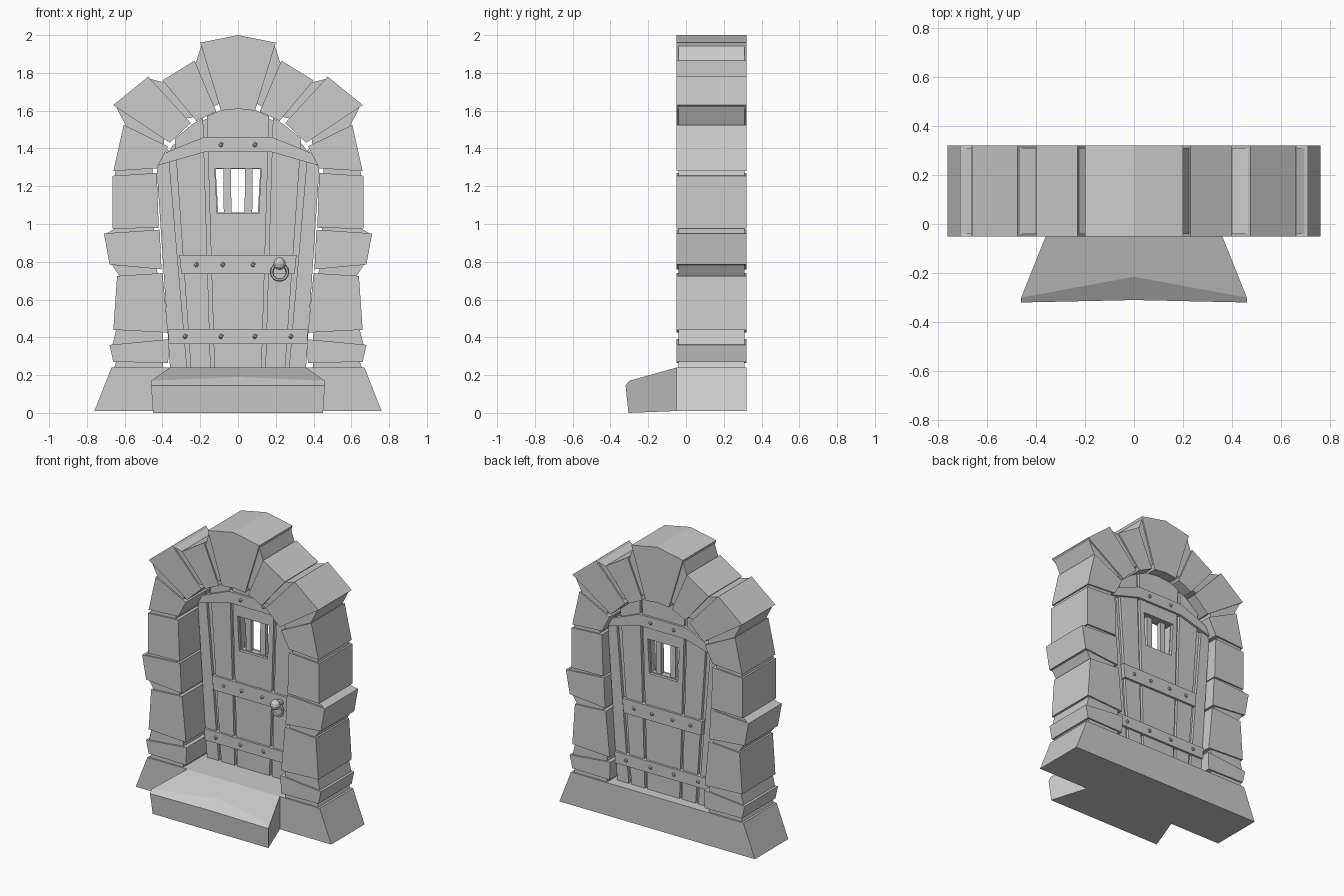
import bpy, bmesh, math
from mathutils import Vector, Matrix

if "Cube" in bpy.data.objects:
    bpy.data.objects.remove(bpy.data.objects["Cube"])

grey = bpy.data.materials.new("stone_grey")
grey.use_nodes = True
grey.diffuse_color = (0.6, 0.6, 0.6, 1)
grey.node_tree.nodes["Principled BSDF"].inputs["Base Color"].default_value = (0.6, 0.6, 0.6, 1)

FRONT, BACK = -0.05, 0.32          # surround depth
DOOR_F, DOOR_B = 0.17, 0.25        # door plank depth


def finish(name, bm):
    bmesh.ops.recalc_face_normals(bm, faces=bm.faces)
    mesh = bpy.data.meshes.new(name)
    bm.to_mesh(mesh)
    bm.free()
    mesh.materials.append(grey)
    ob = bpy.data.objects.new(name, mesh)
    bpy.context.collection.objects.link(ob)
    return ob


def prism(name, outline, y0, y1):
    """Extrude an (x, z) outline from y0 to y1."""
    bm = bmesh.new()
    face = bm.faces.new([bm.verts.new((x, y0, z)) for x, z in outline])
    ext = bmesh.ops.extrude_face_region(bm, geom=[face])
    moved = [g for g in ext["geom"] if isinstance(g, bmesh.types.BMVert)]
    bmesh.ops.translate(bm, verts=moved, vec=(0, y1 - y0, 0))
    return finish(name, bm)


def flip(outline):
    return [(-x, z) for x, z in reversed(outline)]


def pair(name, outline, y0, y1):
    prism("left_" + name, outline, y0, y1)
    prism("right_" + name, flip(outline), y0, y1)


def symmetric(half):
    return half + [(-x, z) for x, z in reversed(half) if x > 0]


# Surround: inner bottom, outer bottom, outer top, inner top of each stone
base = [(-0.76, 0.01), (0.76, 0.01), (0.67, 0.24), (-0.67, 0.24)]
prism("base_stone", base, FRONT, BACK)
stones = [
    [(0.37, 0.265), (0.66, 0.27), (0.68, 0.36), (0.365, 0.39)],
    [(0.37, 0.425), (0.66, 0.44), (0.64, 0.725), (0.40, 0.74)],
    [(0.405, 0.76), (0.68, 0.785), (0.71, 0.95), (0.415, 0.97)],
    [(0.42, 0.98), (0.665, 0.975), (0.665, 1.255), (0.43, 1.27)],
    [(0.43, 1.295), (0.66, 1.28), (0.605, 1.525), (0.37, 1.41)],
    [(0.36, 1.43), (0.66, 1.63), (0.475, 1.78), (0.25, 1.535)],
    [(0.22, 1.545), (0.40, 1.76), (0.23, 1.865), (0.115, 1.595)],
]
for i, stone in enumerate(stones):
    pair(f"surround_stone_{i + 1}", stone, FRONT, BACK)
key_edge = [(0.09, 1.60), (0.20, 1.96)]
prism("keystone", [(0, 1.61)] + key_edge + [(0, 2.0)] + flip(key_edge), FRONT, BACK)

# Mortar: recessed filling between neighbouring stones
below = [[(0.365, 0.24), (0.67, 0.24)]] + [[s[3], s[2]] for s in stones]
above = [[s[0], s[1]] for s in stones] + [key_edge]
for i, (a, b) in enumerate(zip(below, above)):
    a0, a1, b0, b1 = (Vector(p) for p in a + b)
    quad = [a0.lerp(a1, 0.1), a0.lerp(a1, 0.95), b0.lerp(b1, 0.95), b0.lerp(b1, 0.1)]
    pair(f"mortar_{i + 1}", [tuple(p) for p in quad], FRONT + 0.01, BACK - 0.01)

# Door planks and the thin panel behind the grooves
pair("outer_plank", [(0.27, 0.24), (0.36, 0.24), (0.43, 1.29), (0.37, 1.40)], DOOR_F, DOOR_B)
pair("inner_plank", [(0.145, 0.24), (0.25, 0.24), (0.335, 1.45), (0.24, 1.53), (0.185, 1.56)],
     DOOR_F, DOOR_B)
middle = prism("middle_plank", symmetric([(0.125, 0.24), (0.165, 1.57), (0.1, 1.6), (0, 1.61)]),
               DOOR_F, DOOR_B)
panel = prism("door_panel", symmetric([(0.35, 0.24), (0.42, 1.29), (0.35, 1.41), (0.24, 1.52),
                                       (0.1, 1.59), (0, 1.6)]), 0.19, 0.23)


# Barred window cut through plank and panel
def cut_window(target, margin):
    hole = symmetric([(0.11 - margin, 1.055 + margin), (0.123 - margin, 1.295 - margin)])
    cutter = prism("window_cutter", hole, 0, 0.4)
    cutter.hide_render = True
    mod = target.modifiers.new("window", "BOOLEAN")
    mod.operation = "DIFFERENCE"
    mod.solver = "EXACT"
    mod.object = cutter
    bpy.context.view_layer.objects.active = target
    bpy.ops.object.modifier_apply(modifier=mod.name)
    bpy.data.objects.remove(cutter)


cut_window(middle, 0)
cut_window(panel, 0.005)
pair("window_bar", [(0.035, 1.04), (0.075, 1.04), (0.078, 1.31), (0.037, 1.31)], 0.195, 0.225)

# Cross bands, running through to both faces
BAND_F, BAND_B = DOOR_F - 0.015, DOOR_B + 0.015
prism("lower_band", symmetric([(0.365, 0.365), (0.37, 0.445)]), BAND_F, BAND_B)
prism("middle_band", symmetric([(0.30, 0.735), (0.31, 0.835)]), BAND_F, BAND_B)
prism("top_band", symmetric([(0.18, 1.38), (0.425, 1.31), (0.39, 1.375), (0.18, 1.46)]),
      BAND_F, BAND_B)

# Rivets on both faces of the bands
bm = bmesh.new()
for z, xs in ((0.405, (0.09, 0.28)), (0.785, (0.08, 0.22)), (1.42, (0.09,))):
    for x in xs:
        for sx in (-1, 1):
            for y in (BAND_F, BAND_B):
                bmesh.ops.create_icosphere(bm, subdivisions=1, radius=0.014,
                                           matrix=Matrix.Translation((sx * x, y, z)))
finish("rivets", bm)

# Ring handle on a round knob
bm = bmesh.new()
turn = Matrix.Rotation(math.pi / 2, 4, "X")
bmesh.ops.create_cone(bm, cap_ends=True, segments=10, radius1=0.025, radius2=0.025, depth=0.06,
                      matrix=Matrix.Translation((0.22, BAND_F - 0.02, 0.785)) @ turn)
bmesh.ops.create_uvsphere(bm, u_segments=10, v_segments=6, radius=0.034,
                          matrix=Matrix.Translation((0.22, BAND_F - 0.055, 0.79)))
finish("door_knob", bm)
bpy.ops.mesh.primitive_torus_add(major_segments=14, minor_segments=6, major_radius=0.042,
                                 minor_radius=0.009, location=(0.22, BAND_F - 0.03, 0.745),
                                 rotation=(math.pi / 2, 0, 0))
ring = bpy.context.object
ring.name = "door_ring"
ring.data.materials.append(grey)

# Worn front step: cross-sections at right end, middle and left end
bm = bmesh.new()
rows = []
for s in (-1, 0, 1):
    nose_y, lip_y, lip_z = (-0.31, -0.215, 0.19) if s == 0 else (-0.32, -0.30, 0.17)
    rows.append([bm.verts.new(p) for p in (
        (s * 0.36, FRONT, 0.01), (s * 0.45, -0.305, 0), (s * 0.46, nose_y, 0.145),
        (s * 0.46, lip_y, lip_z), (s * 0.36, FRONT, 0.24))])
for a, b in zip(rows, rows[1:]):
    for i in range(5):
        j = (i + 1) % 5
        bm.faces.new((a[i], a[j], b[j], b[i]))
bm.faces.new(rows[0])
bm.faces.new(rows[-1])
finish("front_step", bm)
